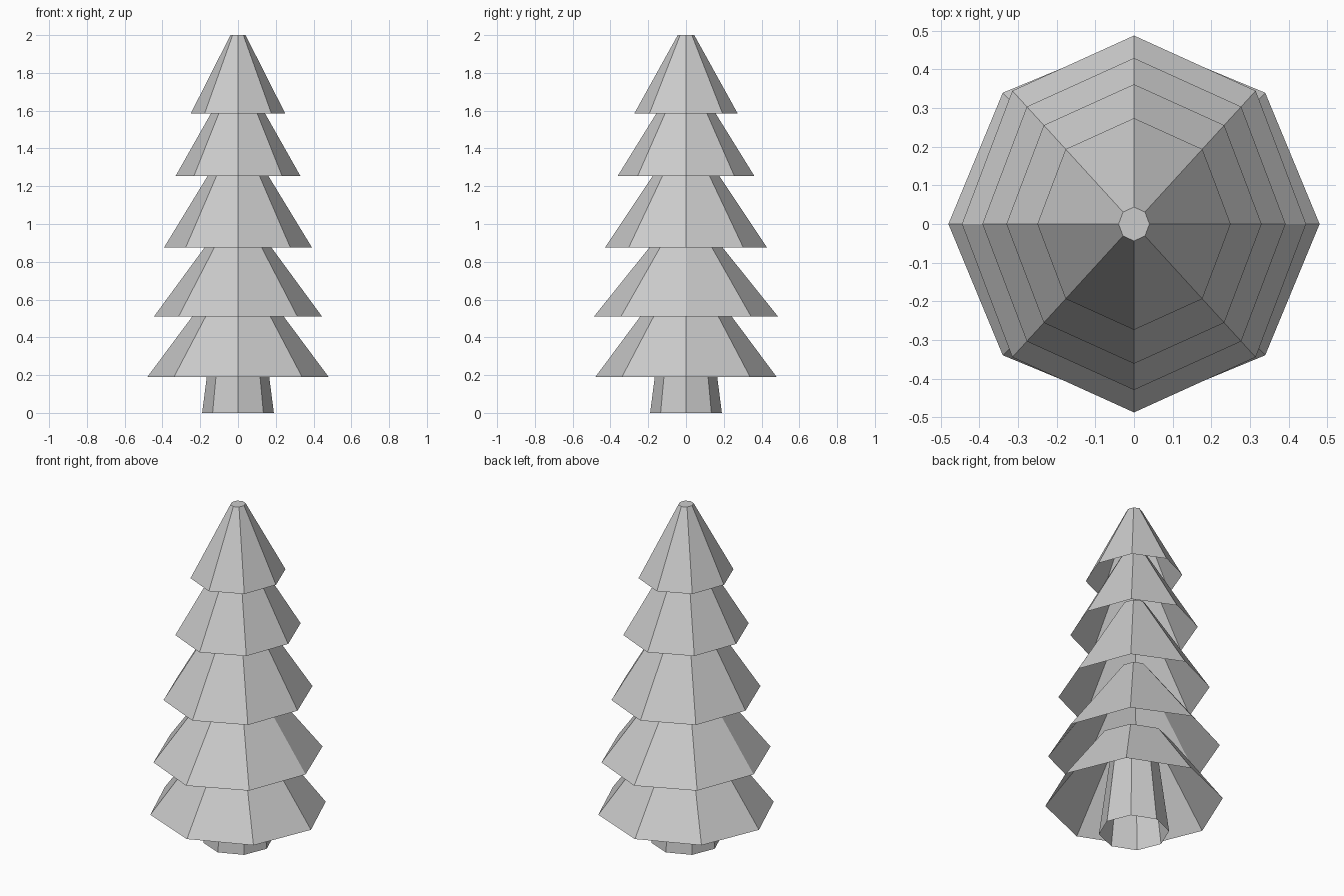
import bpy, bmesh
from math import cos, sin, tau

if "Cube" in bpy.data.objects:
    bpy.data.objects.remove(bpy.data.objects["Cube"])

SIDES = 8


def cone(name, z0, r0, z1, r1, y_scale=1.0):
    """Eight-sided tapered shell, open underneath and capped on top."""
    bm = bmesh.new()
    rings = []
    for z, r in ((z0, r0), (z1, r1)):
        rings.append([bm.verts.new((r * cos(tau * i / SIDES),
                                    r * y_scale * sin(tau * i / SIDES), z))
                      for i in range(SIDES)])
    low, high = rings
    for i in range(SIDES):
        j = (i + 1) % SIDES
        bm.faces.new((low[i], low[j], high[j], high[i]))
    bm.faces.new(high)
    mesh = bpy.data.meshes.new(name)
    bm.to_mesh(mesh)
    bm.free()
    obj = bpy.data.objects.new(name, mesh)
    bpy.context.collection.objects.link(obj)
    return obj


# Trunk, hollow and running up inside the lowest branches
cone("trunk", 0.0, 0.19, 0.50, 0.125)

# Lowest branch tier, evenly round
cone("branch_tier_1", 0.19, 0.48, 0.56, 0.205)

# Upper branch tiers, slightly deeper than wide, nested into each other
tiers = [
    (0.51, 0.445, 1.02, 0.071),
    (0.875, 0.392, 1.41, 0.066),
    (1.255, 0.33, 1.745, 0.053),
    (1.585, 0.25, 2.0, 0.04),
]
for n, (z0, r0, z1, r1) in enumerate(tiers, 2):
    cone(f"branch_tier_{n}", z0, r0, z1, r1, 1.095)
